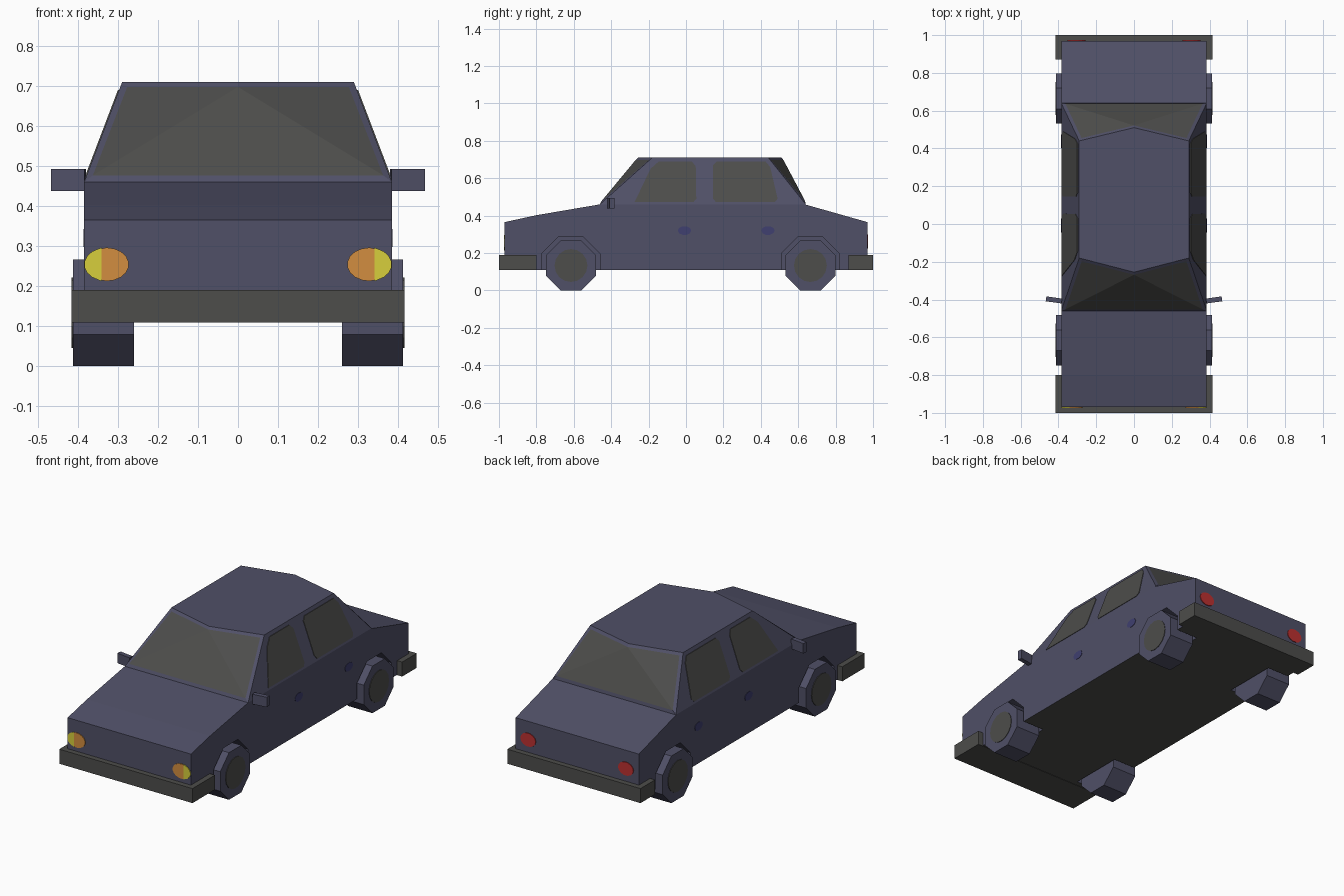
import bpy, bmesh, math
from mathutils import Matrix

if "Cube" in bpy.data.objects:
    bpy.data.objects.remove(bpy.data.objects["Cube"])


def material(name, rgb):
    m = bpy.data.materials.new(name)
    m.diffuse_color = (*rgb, 1)
    m.use_nodes = True
    m.node_tree.nodes["Principled BSDF"].inputs["Base Color"].default_value = m.diffuse_color
    return m


PAINT = material("slate paint", (0.080, 0.080, 0.135))
GREY = material("dark grey", (0.074, 0.074, 0.070))
BLUE = material("handle blue", (0.050, 0.050, 0.160))
YELLOW = material("lamp yellow", (0.68, 0.62, 0.045))
ORANGE = material("lamp orange", (0.65, 0.27, 0.050))
RED = material("lamp red", (0.50, 0.030, 0.030))


def finish(bm, name, *mats):
    bmesh.ops.recalc_face_normals(bm, faces=bm.faces)
    me = bpy.data.meshes.new(name)
    bm.to_mesh(me)
    bm.free()
    for m in mats:
        me.materials.append(m)
    ob = bpy.data.objects.new(name, me)
    bpy.context.collection.objects.link(ob)
    return ob


def prism(name, pts, vec, *mats):
    """Extrude a closed outline of 3D points along vec."""
    bm = bmesh.new()
    f = bm.faces.new([bm.verts.new(p) for p in pts])
    r = bmesh.ops.extrude_face_region(bm, geom=[f])
    new = [v for v in r["geom"] if isinstance(v, bmesh.types.BMVert)]
    bmesh.ops.translate(bm, verts=new, vec=vec)
    if f.is_valid and not any(len(e.link_faces) == 1 for e in bm.edges):
        pass
    elif not f.is_valid:
        bm.faces.new([v for v in bm.verts if v not in new])
    return finish(bm, name, *mats)


def box(name, lo, hi, mat):
    pts = [(lo[0], lo[1], lo[2]), (hi[0], lo[1], lo[2]),
           (hi[0], hi[1], lo[2]), (lo[0], hi[1], lo[2])]
    return prism(name, pts, (0, 0, hi[2] - lo[2]), mat)


def ring(n, ra, rb, turn=0.0):
    return [(ra * math.cos(a), rb * math.sin(a))
            for a in ((i + turn) * math.tau / n for i in range(n))]


AXLES = (-0.615, 0.665)
WHEEL_Z = 0.133
CORNER = 1 / math.cos(math.pi / 8)   # apothem to octagon radius

# Lower body: side profile across the full width, grey underside
profile = [(-0.97, 0.11), (-0.97, 0.365), (-0.8, 0.402), (-0.46, 0.46),
           (0.635, 0.46), (0.97, 0.365), (0.97, 0.11)]
body = prism("lower_body", [(-0.385, y, z) for y, z in profile], (0.77, 0, 0), PAINT, GREY)
for p in body.data.polygons:
    p.material_index = 1 if p.normal.z < -0.9 else 0

# Wheel wells cut into the body, wheels and hubs
for side, s in (("right", 1), ("left", -1)):
    for end, y0 in zip(("front", "rear"), AXLES):
        r = 0.155 * CORNER
        well = prism("well_cutter", [(s * 0.25, y0 + a, WHEEL_Z + b)
                     for a, b in ring(8, r, r, 0.5)], (s * 0.2, 0, 0), PAINT)
        well.hide_render = True
        mod = body.modifiers.new("well", 'BOOLEAN')
        mod.operation, mod.solver, mod.object = 'DIFFERENCE', 'EXACT', well
        bpy.context.view_layer.objects.active = body
        bpy.ops.object.modifier_apply(modifier=mod.name)
        bpy.data.objects.remove(well)
        r = WHEEL_Z * CORNER
        prism(f"{end}_{side}_wheel", [(s * 0.26, y0 + a, WHEEL_Z + b)
              for a, b in ring(8, r, r, 0.5)], (s * 0.153, 0, 0), PAINT)
        prism(f"{end}_{side}_hub", [(s * 0.41, y0 + a, WHEEL_Z + b)
              for a, b in ring(16, 0.088, 0.088)], (s * 0.006, 0, 0), GREY)

# Cabin: hull with bowed roof ends; front and rear screens inset as glass
bm = bmesh.new()
for x in (-1, 1):
    for p in ((0.385, -0.46, 0.46), (0.385, 0.64, 0.46), (0.29, -0.18, 0.71), (0.29, 0.44, 0.71)):
        bm.verts.new((x * p[0], p[1], p[2]))
for y in (-0.255, 0.51):
    bm.verts.new((0, y, 0.71))
bmesh.ops.convex_hull(bm, input=bm.verts)
bmesh.ops.recalc_face_normals(bm, faces=bm.faces)
for d in (-1, 1):
    screen = [f for f in bm.faces if f.normal.y * d > 0.4]
    bmesh.ops.inset_region(bm, faces=screen, thickness=0.018, use_even_offset=True)
    for f in screen:
        f.material_index = 1
finish(bm, "cabin", PAINT, GREY)

# Bumpers wrapping the ends
box("front_bumper", (-0.416, -1.0, 0.108), (0.416, -0.8, 0.19), GREY)
box("rear_bumper", (-0.416, 0.87, 0.108), (0.416, 1.0, 0.19), GREY)

front_glass = [(-0.275, 0.472), (-0.19, 0.65), (-0.145, 0.69), (0.03, 0.69),
               (0.052, 0.665), (0.055, 0.49), (0.04, 0.472)]
rear_glass = [(0.145, 0.49), (0.145, 0.67), (0.165, 0.69), (0.425, 0.69),
              (0.45, 0.66), (0.49, 0.49), (0.475, 0.472), (0.16, 0.472)]

for side, s in (("right", 1), ("left", -1)):
    # Side windows lie on the leaning cabin sides
    for name, pts in (("front", front_glass), ("rear", rear_glass)):
        prism(f"{name}_{side}_window",
              [(s * (0.384 - 0.38 * (z - 0.46)), y, z) for y, z in pts],
              (s * 0.004, 0, 0), GREY)
    # Door handles
    for name, y0 in (("front", -0.008), ("rear", 0.438)):
        prism(f"{name}_{side}_handle", [(s * 0.383, y0 + a, 0.32 + b)
              for a, b in ring(10, 0.036, 0.024)], (s * 0.004, 0, 0), BLUE)
    # Headlamps split into an orange inner and a yellow outer part
    lamp = ring(18, 0.056, 0.042, 0.5)
    for name, clip, mat in (("inner", min, ORANGE), ("outer", max, YELLOW)):
        prism(f"{side}_{name}_headlamp", [(s * (0.329 + clip(a, 0.012)), -0.968, 0.254 + b)
              for a, b in lamp], (0, -0.006, 0), mat)
    # Tail lamps
    prism(f"{side}_tail_lamp", [(s * 0.305 + a, 0.968, 0.262 + b)
          for a, b in ring(14, 0.048, 0.038)], (0, 0.006, 0), RED)
    # Door mirrors, turned slightly
    mirror = box(f"{side}_mirror", (-0.042, -0.013, -0.028), (0.042, 0.013, 0.028), PAINT)
    mirror.matrix_world = (Matrix.Translation((s * 0.424, -0.402, 0.465))
                           @ Matrix.Rotation(s * math.radians(8), 4, 'Z'))
